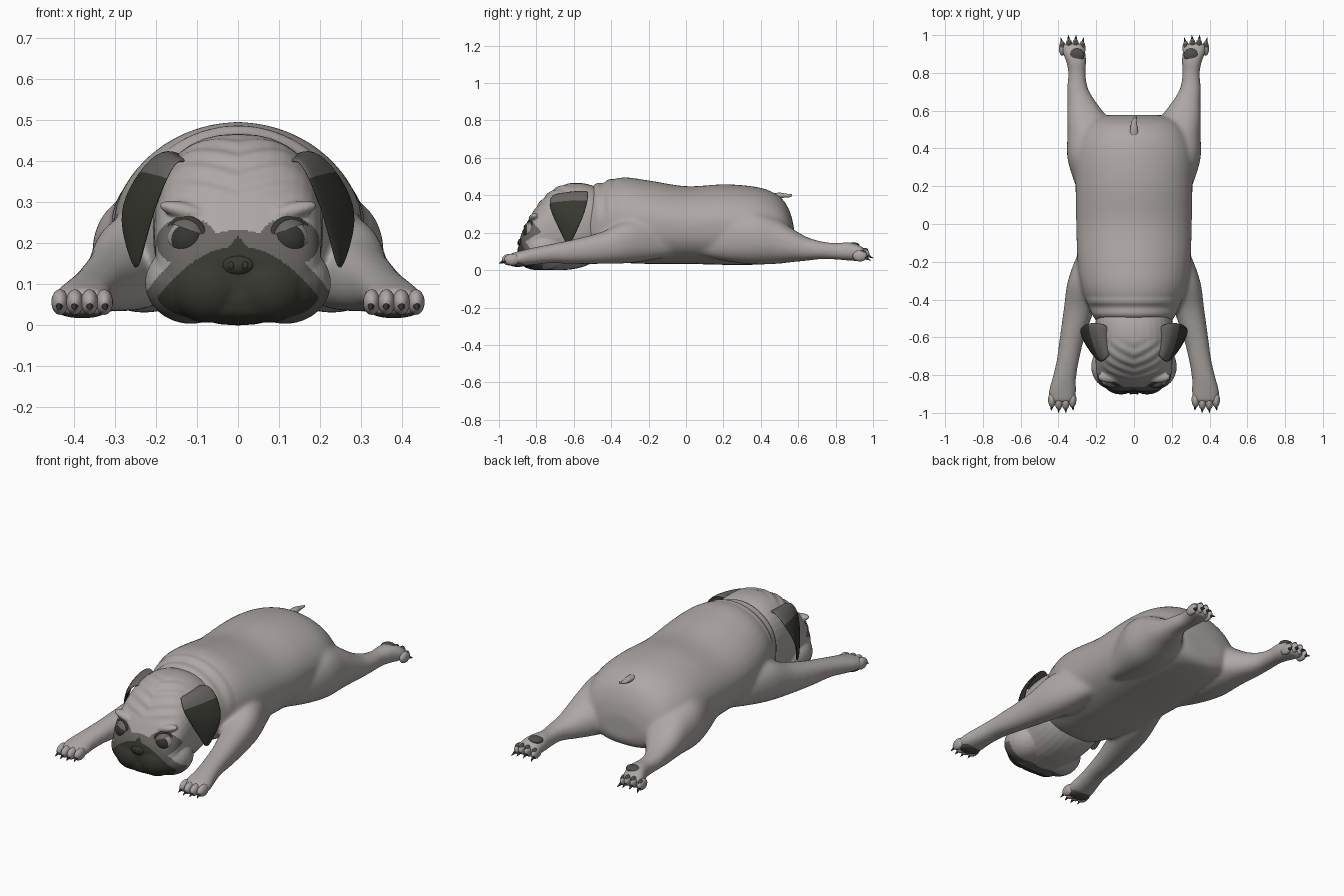
import bpy, bmesh, math
from mathutils import Vector, Matrix

if "Cube" in bpy.data.objects:
    bpy.data.objects.remove(bpy.data.objects["Cube"])


def material(name, rgb):
    m = bpy.data.materials.new(name)
    m.diffuse_color = (*rgb, 1)
    m.use_nodes = True
    m.node_tree.nodes["Principled BSDF"].inputs["Base Color"].default_value = m.diffuse_color
    return m


FUR = material("fur", (0.42, 0.39, 0.375))
MID = material("mask_grey", (0.14, 0.13, 0.122))
DARK = material("dark_fur", (0.04, 0.04, 0.031))
CLAW = material("claw", (0.035, 0.033, 0.03))
PAD = material("paw_pad", (0.08, 0.075, 0.07))
WHITE = material("eye_white", (0.33, 0.32, 0.30))
PUPIL = material("pupil", (0.035, 0.035, 0.03))


def finish(name, bm, mats, rule=None):
    bmesh.ops.recalc_face_normals(bm, faces=bm.faces)
    me = bpy.data.meshes.new(name)
    bm.to_mesh(me)
    bm.free()
    ob = bpy.data.objects.new(name, me)
    bpy.context.collection.objects.link(ob)
    paint(ob, mats, rule)
    return ob


def paint(ob, mats, rule=None):
    for m in mats:
        ob.data.materials.append(m)
    for p in ob.data.polygons:
        p.use_smooth = True
        if rule:
            p.material_index = rule(p.center)


def ball(bm, c, s, rot=None):
    mat = Matrix.Translation(c) @ (rot or Matrix()) @ Matrix.Diagonal((*s, 1))
    bmesh.ops.create_uvsphere(bm, u_segments=24, v_segments=16, radius=1, matrix=mat)


def cone(bm, a, b, r):
    a, b = Vector(a), Vector(b)
    rot = (b - a).to_track_quat('Z', 'Y').to_matrix().to_4x4()
    bmesh.ops.create_cone(bm, segments=10, radius1=r, radius2=0.001, depth=(b - a).length,
                          cap_ends=True, matrix=Matrix.Translation((a + b) / 2) @ rot)


def loft(bm, rows, side=1, top=2.2, low=2.3, sides=36, steps=6):
    """Rows are (y, centre x, low z, high z, half width), smoothed along y."""
    rows = [Vector(r) for r in rows]
    ext = [rows[0]] + rows + [rows[-1]]
    pts = []
    for i in range(len(rows) - 1):
        a, b, c, d = ext[i:i + 4]
        for k in range(steps):
            t = k / steps
            pts.append(0.5 * (2 * b + (c - a) * t + (2 * a - 5 * b + 4 * c - d) * t * t
                              + (3 * b - a - 3 * c + d) * t ** 3))
    pts.append(rows[-1])
    rings = []
    for y, cx, z0, z1, hw in pts:
        ring = []
        for j in range(sides):
            u = 2 * math.pi * j / sides
            n = top if j <= sides / 2 else low
            f = lambda v: math.copysign(abs(v) ** (2 / n), v)
            ring.append(bm.verts.new((side * (cx + hw * f(math.cos(u))), y,
                                      (z0 + z1) / 2 + (z1 - z0) / 2 * f(math.sin(u)))))
        rings.append(ring)
    for p, q in zip(rings, rings[1:]):
        for j in range(sides):
            k = (j + 1) % sides
            bm.faces.new((p[j], p[k], q[k], q[j]))
    bm.faces.new(rings[0])
    bm.faces.new(rings[-1])


def fuse(ob, voxel, smooth):
    """Melt overlapping lumps into one smooth skin."""
    r = ob.modifiers.new("fuse", 'REMESH')
    r.mode = 'VOXEL'
    r.voxel_size = voxel
    s = ob.modifiers.new("soften", 'SMOOTH')
    s.factor = 0.5
    s.iterations = smooth
    me = bpy.data.meshes.new_from_object(ob.evaluated_get(bpy.context.evaluated_depsgraph_get()))
    ob.modifiers.clear()
    ob.data = me


def ramp(v, a, b):
    return max(0, min(1, (v - a) / (b - a)))


def wrinkle(ob, amount):
    shifts = [v.normal * amount(v.co) for v in ob.data.vertices]
    for v, d in zip(ob.data.vertices, shifts):
        v.co += d


# Body with four stretched legs
bm = bmesh.new()
loft(bm, [(-.56, 0, .08, .40, .16), (-.50, 0, .06, .448, .21), (-.43, 0, .045, .477, .245),
          (-.33, 0, .038, .496, .28), (-.2, 0, .033, .48, .3), (0, 0, .033, .449, .306),
          (.2, 0, .028, .459, .31), (.35, 0, .028, .449, .31), (.45, 0, .033, .424, .285),
          (.52, 0, .04, .375, .25), (.56, 0, .06, .30, .2), (.578, 0, .1, .22, .12)],
     top=1.95, low=2.5)
for s in (1, -1):
    loft(bm, [(-.02, .2, .09, .2, .04), (-.15, .22, .06, .25, .075), (-.3, .25, .038, .27, .1),
              (-.45, .29, .033, .205, .082), (-.6, .327, .033, .165, .066), (-.72, .35, .037, .14, .06),
              (-.82, .37, .027, .12, .064), (-.88, .378, .022, .105, .073), (-.945, .38, .022, .088, .068)], s)
    loft(bm, [(.02, .2, .09, .2, .04), (.2, .22, .05, .28, .088), (.35, .228, .031, .32, .125),
              (.48, .23, .033, .28, .122), (.57, .25, .043, .222, .104), (.64, .275, .049, .18, .078),
              (.72, .299, .058, .155, .055), (.8, .302, .056, .145, .047), (.86, .306, .051, .15, .054),
              (.91, .318, .048, .14, .062), (.955, .325, .048, .118, .058)], s)
body = finish("body_and_legs", bm, [])
fuse(body, 0.009, 24)
wrinkle(body, lambda c: .005 * math.sin(c.y * 90 + .6) * ramp(-c.y, .37, .42) * ramp(c.z, .25, .38))
paint(body, [FUR])

# Head with jowls, cheeks and brows
bm = bmesh.new()
loft(bm, [(-.888, 0, .06, .165, .08), (-.878, 0, .03, .20, .125), (-.86, 0, .015, .235, .165),
          (-.825, 0, .003, .30, .192), (-.78, 0, 0, .365, .2), (-.72, 0, 0, .424, .204),
          (-.65, 0, 0, .458, .206), (-.57, 0, .012, .466, .208), (-.5, 0, .04, .452, .2),
          (-.44, 0, .09, .42, .17)], top=2.35)
for s in (1, -1):
    ball(bm, (s * .07, -.82, .093), (.1, .083, .088))
    ball(bm, (s * .115, -.755, .103), (.112, .12, .1))
    ball(bm, (s * .12, -.81, .275), (.075, .032, .022), Matrix.Rotation(-s * .25, 4, 'Y'))
head = finish("head", bm, [])
fuse(head, 0.0045, 14)
wrinkle(head, lambda c: .0025 * math.sin(70 * (c.y + c.z - .6 * abs(c.x)))
        * ramp(c.z, .29, .33) * ramp(-c.y, .6, .66) * ramp(.18 - abs(c.x), 0, .06))


def mask(c):
    x = abs(c.x)
    if c.y < -.82 and c.z < max(.192 - 3.2 * x * x, .218 - 1.2 * x):
        return 2
    near_eye = ((x - .125) / .074) ** 2 + ((c.z - .203) / .06) ** 2 < 1
    if c.y < -.765 and (near_eye or c.z < .232 - 3 * x * x):
        return 1
    return 0


paint(head, [FUR, MID, DARK], mask)

# Nose and nostrils
bm = bmesh.new()
ball(bm, (0, -.878, .146), (.042, .022, .025))
finish("nose", bm, [DARK])
bm = bmesh.new()
for s in (1, -1):
    ball(bm, (s * .017, -.896, .145), (.008, .006, .01))
finish("nostrils", bm, [PUPIL])

for s, tag in ((1, "left"), (-1, "right")):
    eye = Vector((s * .122, -.818, .207))
    # Eyeball with a dark iris
    look = Vector((s * .12, -1, .05)).normalized()
    bm = bmesh.new()
    ball(bm, eye, (.052,) * 3, look.to_track_quat('Z', 'Y').to_matrix().to_4x4())
    finish(tag + "_eye", bm, [WHITE, PUPIL], lambda c: int((c - eye).normalized().dot(look) > .66))
    # Slanted upper lid
    bm = bmesh.new()
    ball(bm, eye, (.056,) * 3)
    bmesh.ops.bisect_plane(bm, geom=bm.verts[:] + bm.edges[:] + bm.faces[:], clear_inner=True,
                           plane_co=eye + Vector((0, 0, .026)), plane_no=(-s * .36, 0, 1))
    finish(tag + "_upper_lid", bm, [MID])
    # Dark eye rim
    out = Vector((s * .42, -.9, .05))
    bpy.ops.mesh.primitive_torus_add(major_segments=36, minor_segments=10, major_radius=.051, minor_radius=.009,
                                     location=eye + out * .016, rotation=out.to_track_quat('Z', 'Y').to_euler())
    rim = bpy.context.object
    rim.name = tag + "_eye_rim"
    paint(rim, [DARK])

    # Folded ear flap: each row runs from front edge to back edge, grey above the fold
    bm = bmesh.new()
    rows = [((.115, -.68, .39), (.13, -.54, .41)), ((.145, -.715, .41), (.185, -.52, .43)),
            ((.172, -.738, .36), (.24, -.52, .375)), ((.2, -.715, .29), (.288, -.545, .29)),
            ((.222, -.675, .215), (.28, -.58, .215)), ((.243, -.64, .14), (.25, -.62, .135))]
    grid = []
    for a, b in rows:
        a, b = Vector(a), Vector(b)
        line = []
        for k in range(4):
            p = a.lerp(b, k / 3) + Vector((.08, -.03, .03)) * (b - a).length * k * (3 - k) / 4
            line.append(bm.verts.new((s * p.x, p.y, p.z)))
        grid.append(line)
    for p, q in zip(grid, grid[1:]):
        for k in range(3):
            bm.faces.new((p[k], p[k + 1], q[k + 1], q[k]))
    ear = finish(tag + "_ear", bm, [MID, DARK])
    for p in ear.data.polygons:
        p.material_index = int(p.index >= 6)
    ear.modifiers.new("thickness", 'SOLIDIFY').thickness = .014
    ear.modifiers["thickness"].offset = 0
    sub = ear.modifiers.new("round", 'SUBSURF')
    sub.levels = sub.render_levels = 2

    # Toes, claws and pads
    toes, claws, pads = bmesh.new(), bmesh.new(), bmesh.new()
    for i in range(4):
        o = i - 1.5
        mid = .012 if i in (1, 2) else 0
        x, y = .38 + o * .036, -.93 - mid
        ball(toes, (s * x, y, .056), (.021, .042, .031))
        cone(claws, (s * x, y - .025, .052), (s * (x + o * .003), y - .058, .036), .012)
        x, y = .327 + o * .035, .93 + mid
        ball(toes, (s * x, y, .076 + mid), (.018, .039, .03))
        ball(pads, (s * x, y + .012, .094 + mid), (.012, .02, .013))
        cone(claws, (s * x, y + .02, .07 + mid), (s * (x + o * .006), y + .058, .052 + mid), .012)
    ball(pads, (s * .38, -.9, .032), (.056, .045, .015))
    ball(pads, (s * .302, .895, .131), (.04, .034, .018))
    finish(tag + "_toes", toes, [FUR])
    finish(tag + "_claws", claws, [CLAW])
    finish(tag + "_paw_pads", pads, [PAD])

# Short curled tail
bm = bmesh.new()
loft(bm, [(.45, 0, .37, .41, .025), (.5, 0, .384, .414, .02), (.535, 0, .388, .409, .015),
          (.555, .004, .39, .406, .01), (.568, .012, .395, .408, .005)])
finish("tail", bm, [FUR])
